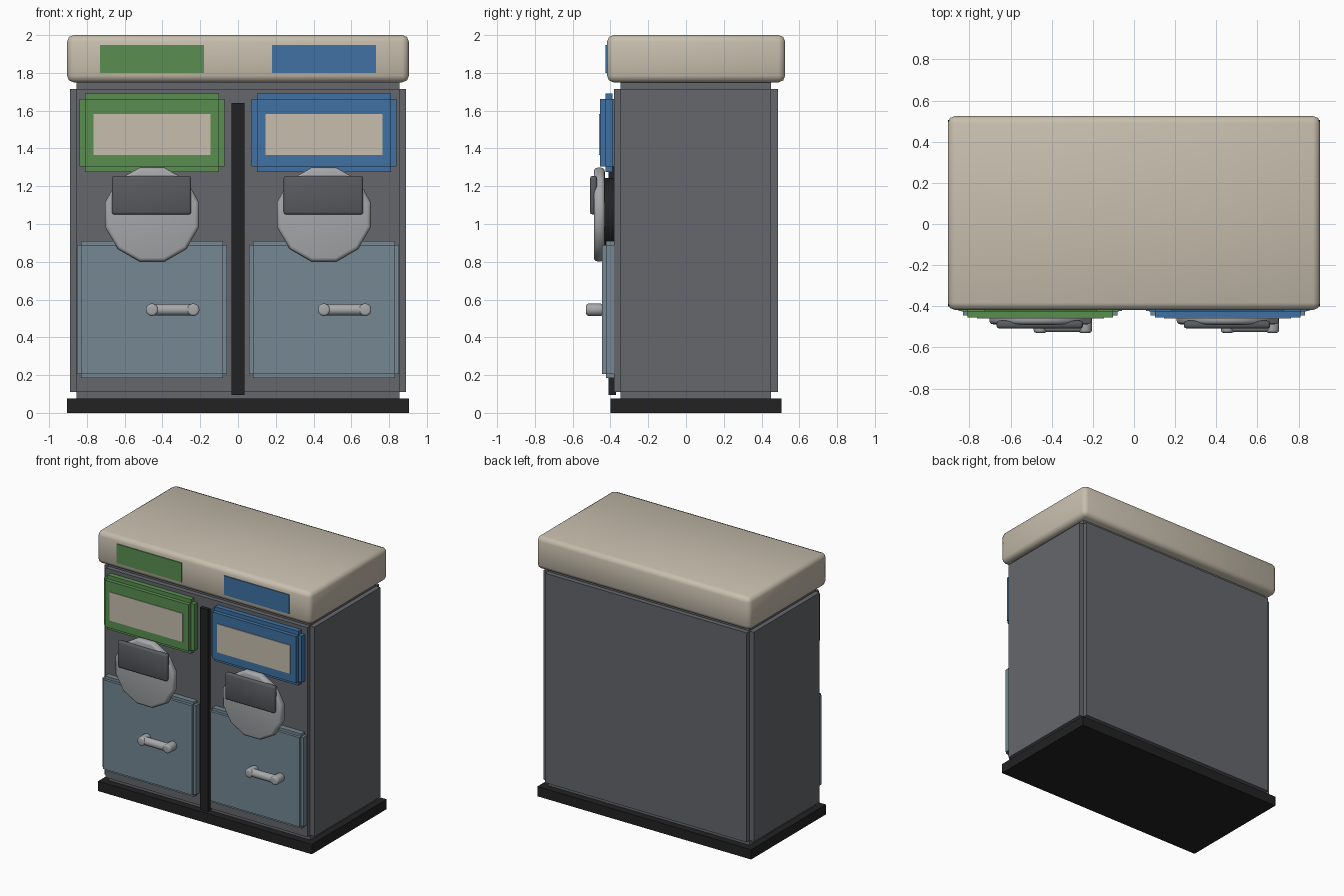
import bpy, bmesh, math
from mathutils import Matrix, Vector

old = bpy.data.objects.get("Cube")
if old:
    bpy.data.objects.remove(old, do_unlink=True)


def material(name, rgb):
    m = bpy.data.materials.new(name)
    m.use_nodes = True
    m.diffuse_color = (*rgb, 1)
    m.node_tree.nodes["Principled BSDF"].inputs["Base Color"].default_value = (*rgb, 1)
    return m


cream = material("warm cream", (0.57, 0.515, 0.42))
grey = material("cabinet grey", (0.13, 0.135, 0.15))
black = material("black", (0.016, 0.016, 0.016))
door_blue = material("slate blue", (0.178, 0.245, 0.29))
green = material("green", (0.1, 0.275, 0.08))
blue = material("blue", (0.05, 0.165, 0.36))
metal = material("light metal", (0.38, 0.39, 0.40))
flap_grey = material("flap grey", (0.1, 0.105, 0.115))


def finish(name, bm, mat, smooth=False):
    bmesh.ops.recalc_face_normals(bm, faces=bm.faces)
    mesh = bpy.data.meshes.new(name)
    bm.to_mesh(mesh)
    bm.free()
    mesh.materials.append(mat)
    ob = bpy.data.objects.new(name, mesh)
    bpy.context.collection.objects.link(ob)
    if smooth:
        bpy.ops.object.select_all(action='DESELECT')
        ob.select_set(True)
        bpy.context.view_layer.objects.active = ob
        bpy.ops.object.shade_smooth_by_angle(angle=math.radians(50))
    return ob


def add_box(bm, x, y, z):
    size = [b - a for a, b in (x, y, z)]
    mid = Vector([(a + b) / 2 for a, b in (x, y, z)])
    bmesh.ops.create_cube(bm, size=1, matrix=Matrix.Translation(mid) @ Matrix.Diagonal((*size, 1)))


def box(name, x, y, z, mat, bevel=0, segments=2):
    bm = bmesh.new()
    add_box(bm, x, y, z)
    if bevel:
        bmesh.ops.bevel(bm, geom=bm.edges[:], offset=bevel, segments=segments,
                        profile=0.5, affect='EDGES')
    return finish(name, bm, mat, bevel > 0)


def notched_block(name, x, y, z, notch, mat):
    """Block whose edges are stepped in, each slab reaching full size along one axis."""
    bm = bmesh.new()
    full = (x, y, z)
    for axis in range(3):
        add_box(bm, *[(a, b) if i == axis else (a + notch, b - notch)
                      for i, (a, b) in enumerate(full)])
    return finish(name, bm, mat)


def cylinder(name, centre, radius, depth, axis, sides, mat, bevel=0):
    bm = bmesh.new()
    turn = Matrix.Rotation(math.pi / 2, 4, 'X' if axis == 'Y' else 'Y')
    spin = Matrix.Rotation(math.pi / sides, 4, 'Z')
    bmesh.ops.create_cone(bm, cap_ends=True, segments=sides, radius1=radius, radius2=radius,
                          depth=depth, matrix=Matrix.Translation(centre) @ turn @ spin)
    if bevel:
        rim = [e for f in bm.faces if len(f.verts) == sides for e in f.edges]
        bmesh.ops.bevel(bm, geom=rim, offset=bevel, segments=3, profile=0.5, affect='EDGES')
    return finish(name, bm, mat, True)


# Cabinet, plinth and lid
box("base_plinth", (-0.905, 0.905), (-0.40, 0.505), (0, 0.075), black)
notched_block("cabinet_body", (-0.89, 0.89), (-0.382, 0.487), (0.075, 1.75), 0.036, grey)
box("lid", (-0.905, 0.905), (-0.418, 0.525), (1.75, 2.0), cream, 0.035)
box("centre_strip", (-0.035, 0.035), (-0.41, -0.37), (0.095, 1.64), black)

# Two matching recycling bays
for side, cx, colour in (("right", -0.455, green), ("left", 0.455, blue)):
    def span(half, shift=0):
        return (cx + shift - half, cx + shift + half)

    box(side + "_lid_label", span(0.275), (-0.425, -0.416), (1.80, 1.947), colour)
    notched_block(side + "_sign_frame", span(0.383), (-0.455, -0.36), (1.275, 1.69), 0.029, colour)
    box(side + "_sign_panel", span(0.309), (-0.46, -0.452), (1.365, 1.583), cream)
    notched_block(side + "_door", span(0.397), (-0.444, -0.36), (0.185, 0.91), 0.021, door_blue)

    # Round intake with its flap
    cylinder(side + "_intake_opening", (cx, -0.405, 1.05), 0.195, 0.055, 'Y', 24, black)
    cylinder(side + "_intake_disc", (cx, -0.459, 1.05), 0.257, 0.058, 'Y', 12, metal, 0.02)
    box(side + "_intake_flap", span(0.21, -0.003), (-0.508, -0.47), (1.05, 1.255), flap_grey, 0.013)

    # Door handle: bar on two posts
    cylinder(side + "_handle_bar", (cx + 0.109, -0.496, 0.546), 0.03, 0.22, 'X', 16, metal)
    for end, dx in (("outer", 0), ("inner", 0.218)):
        cylinder(side + "_handle_post_" + end, (cx + dx, -0.484, 0.546), 0.033, 0.09, 'Y', 16,
                 metal, 0.012)
